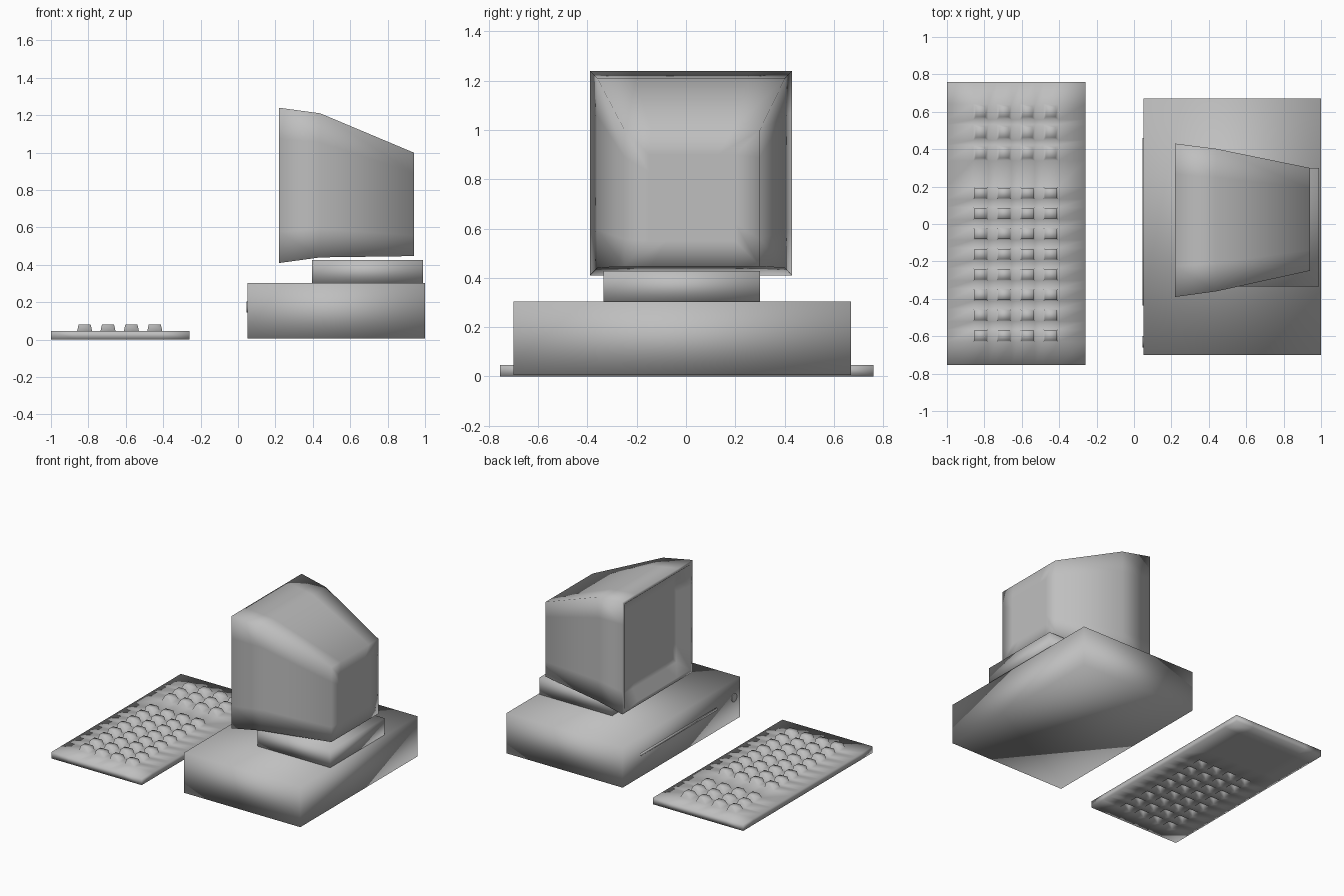
import bpy, bmesh
from mathutils import Vector

cube = bpy.data.objects.get("Cube")
if cube:
    bpy.data.objects.remove(cube)

GREY = (0.52, 0.52, 0.52, 1)
mat = bpy.data.materials.new("plain_grey")
mat.use_nodes = True
mat.diffuse_color = GREY
mat.node_tree.nodes["Principled BSDF"].inputs["Base Color"].default_value = GREY


def finish(name, bm):
    """Turn a bmesh into a smooth shaded grey object."""
    bmesh.ops.recalc_face_normals(bm, faces=bm.faces)
    for f in bm.faces:
        f.smooth = True
    me = bpy.data.meshes.new(name)
    bm.to_mesh(me)
    bm.free()
    me.materials.append(mat)
    ob = bpy.data.objects.new(name, me)
    bpy.context.collection.objects.link(ob)
    return ob


def box_bm(lo, hi):
    bm = bmesh.new()
    bmesh.ops.create_cube(bm, size=1)
    lo, hi = Vector(lo), Vector(hi)
    for v in bm.verts:
        v.co = (lo + hi) / 2 + v.co * (hi - lo)
    return bm


# System unit and monitor stand
finish("system_unit", box_bm((0.05, -0.70, 0.005), (1.0, 0.67, 0.303)))
finish("monitor_stand", box_bm((0.395, -0.335, 0.303), (0.99, 0.30, 0.427)))

# Disk slot and round power button on the side facing the keyboard
finish("disk_slot", box_bm((0.045, -0.435, 0.162), (0.06, 0.46, 0.178)))
bpy.ops.mesh.primitive_cylinder_add(vertices=16, radius=0.03, depth=0.02,
                                    location=(0.055, -0.63, 0.175),
                                    rotation=(0, 1.5708, 0))
button = bpy.context.object
button.name = "power_button"
button.data.materials.append(mat)
bpy.ops.object.shade_smooth_by_angle()


# Monitor: rectangular rings lofted from the recessed screen to the back
def ring(bm, x, y0, y1, z0, z1):
    corners = [(y0, z0), (y1, z0), (y1, z1), (y0, z1)]
    verts = []
    for i, a in enumerate(corners):
        b = corners[(i + 1) % 4]
        for t in (0, 0.2, 0.8):
            verts.append(bm.verts.new((x, a[0] + (b[0] - a[0]) * t, a[1] + (b[1] - a[1]) * t)))
    return verts


bm = bmesh.new()
loops = [ring(bm, *r) for r in (
    (0.29, -0.25, 0.29, 0.55, 1.10),    # screen centre
    (0.29, -0.30, 0.34, 0.50, 1.15),    # screen border
    (0.22, -0.365, 0.405, 0.435, 1.215),  # bezel inner edge
    (0.22, -0.39, 0.43, 0.41, 1.24),    # bezel outer edge
    (0.44, -0.36, 0.402, 0.44, 1.21),   # shoulder
    (0.94, -0.25, 0.30, 0.447, 1.0),    # back edge
    (0.94, -0.15, 0.20, 0.55, 0.90))]   # back centre
for a, b in zip(loops, loops[1:]):
    for i in range(len(a)):
        j = (i + 1) % len(a)
        bm.faces.new((a[i], a[j], b[j], b[i]))
bm.faces.new(loops[0])
bm.faces.new(loops[-1])
finish("monitor", bm)

# Keyboard: a slab cut into a grid, with its key cells drawn up
columns = [-0.82 + 0.125 * i for i in range(4)]
main_rows = [0.165 - 0.1088 * i for i in range(8)]
upper_rows = [0.60 - 0.11 * i for i in range(3)]
bm = box_bm((-1, -0.755, 0), (-0.26, 0.76, 0.047))


def cut(axis, value):
    normal = Vector((0, 0, 0))
    normal[axis] = 1
    bmesh.ops.bisect_plane(bm, geom=bm.verts[:] + bm.edges[:] + bm.faces[:],
                           plane_co=normal * value, plane_no=normal)


for side in (-1, 1):
    for c in columns:
        cut(0, c + side * 0.04)
    for r in main_rows:
        cut(1, r + side * 0.033)
    for r in upper_rows:
        cut(1, r + side * 0.042)


def is_key(face, rows):
    c = face.calc_center_median()
    return (min(abs(c.x - k) for k in columns) < 0.01
            and min(abs(c.y - k) for k in rows) < 0.01)


def raise_cells(cells, height, taper):
    for f in bmesh.ops.extrude_discrete_faces(bm, faces=cells)["faces"]:
        c = f.calc_center_median()
        for v in f.verts:
            v.co = c + (v.co - c) * taper + Vector((0, 0, height))


bm.normal_update()
top = [f for f in bm.faces if f.normal.z > 0.9]
under = [f for f in bm.faces if f.normal.z < -0.9 and is_key(f, main_rows)]
main_keys = [f for f in top if is_key(f, main_rows)]
upper_keys = [f for f in top if is_key(f, upper_rows)]
raise_cells(main_keys, 0.035, 0.8)
raise_cells(upper_keys, 0.035, 0.65)
raise_cells(under, 0.035, 0.8)   # hollows below the main keys
finish("keyboard", bm)
